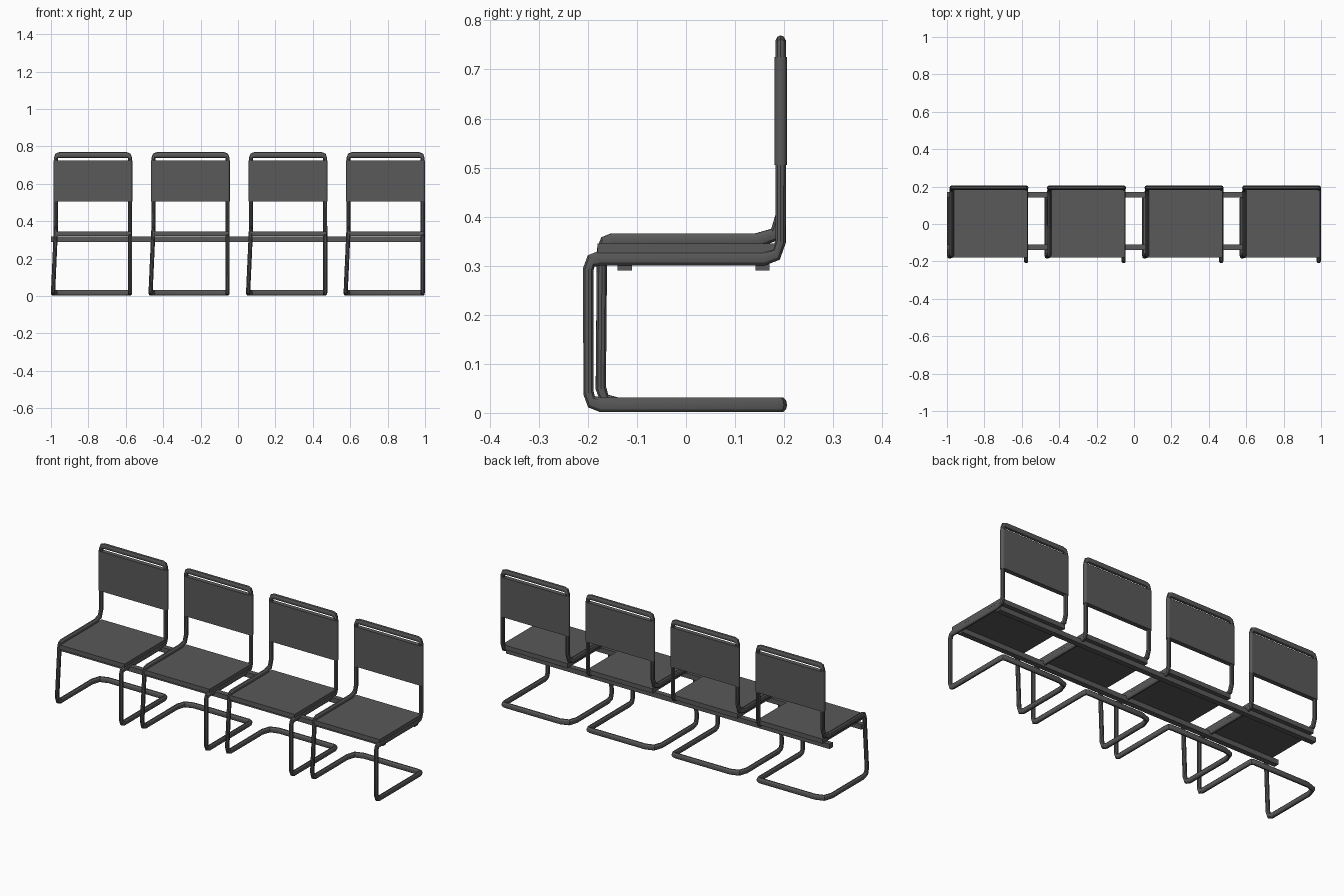
import bpy
from mathutils import Vector

if "Cube" in bpy.data.objects:
    bpy.data.objects.remove(bpy.data.objects["Cube"])

PITCH = 0.5215
ZS = 1.4          # tubes are oval: stretched vertically
R = 0.0112
XL, XR = -0.974, -0.577   # left and right tube of the first chair

dark = bpy.data.materials.new("dark_grey")
dark.diffuse_color = (0.1, 0.1, 0.1, 1)
dark.use_nodes = True
dark.node_tree.nodes["Principled BSDF"].inputs["Base Color"].default_value = dark.diffuse_color


def link(name, mesh):
    ob = bpy.data.objects.new(name, mesh)
    bpy.context.collection.objects.link(ob)
    return ob


def fillet(points, segs=2):
    """Closed path with rounded corners from (x, y, z, radius) points."""
    out = []
    n = len(points)
    for i in range(n):
        p, a, b = (Vector(points[k % n][:3]) for k in (i, i - 1, i + 1))
        r = points[i][3]
        s, e = p + (a - p).normalized() * r, p + (b - p).normalized() * r
        for k in range(segs + 1):
            t = k / segs
            out.append(s * (1 - t) ** 2 + p * 2 * t * (1 - t) + e * t * t)
    return out


def tube_mesh(points):
    cu = bpy.data.curves.new("tube_path", "CURVE")
    cu.dimensions = "3D"
    cu.bevel_depth = R
    cu.bevel_resolution = 3
    path = fillet(points)
    sp = cu.splines.new("POLY")
    sp.points.add(len(path) - 1)
    for q, v in zip(sp.points, path):
        q.co = (v.x, v.y, v.z / ZS, 1)
    sp.use_cyclic_u = True
    ob = link("tube_path", cu)
    bpy.context.view_layer.update()
    dg = bpy.context.evaluated_depsgraph_get()
    me = bpy.data.meshes.new_from_object(ob.evaluated_get(dg))
    bpy.data.objects.remove(ob)
    for v in me.vertices:
        v.co.z *= ZS
    me.materials.clear()
    me.materials.append(dark)
    me.update()
    return me


def box_mesh(name, x0, x1, y0, y1, z0, z1):
    me = bpy.data.meshes.new(name)
    vs = [(x, y, z) for x in (x0, x1) for y in (y0, y1) for z in (z0, z1)]
    fs = [(0, 1, 3, 2), (4, 6, 7, 5), (0, 4, 5, 1), (2, 3, 7, 6), (0, 2, 6, 4), (1, 5, 7, 3)]
    me.from_pydata(vs, [], fs)
    me.materials.append(dark)
    me.update()
    return me


# One continuous bent tube: floor loop, front legs, seat rails, back hoop
frame = tube_mesh([
    (-0.989, 0.195, 0.0165, 0.06),
    (-0.989, -0.174, 0.0165, 0.035),
    (XL, -0.171, 0.351, 0.02),
    (XL, 0.193, 0.351, 0.05),
    (XL, 0.193, 0.754, 0.02),
    (XR, 0.193, 0.754, 0.02),
    (XR, 0.193, 0.315, 0.035),
    (XR, -0.199, 0.315, 0.022),
    (XR, -0.199, 0.0165, 0.025),
    (XR, 0.195, 0.0165, 0.014),
])

# Seat slab and backrest sleeve around the two posts
seat = box_mesh("seat", XL + 0.004, XR + 0.007, -0.18, 0.19, 0.32, 0.345)
back = box_mesh("backrest", XL - 0.0122, XR + 0.0122, 0.1805, 0.2055, 0.505, 0.725)

# Only the four upright edges of the sleeve are rounded
weight = back.attributes.new("bevel_weight_edge", "FLOAT", "EDGE")
for e in back.edges:
    a, b = (back.vertices[k].co for k in e.vertices)
    weight.data[e.index].value = 1.0 if abs(a.z - b.z) > 0.1 else 0.0

for i in range(4):
    for name, me in (("tube_frame", frame), ("seat", seat), ("backrest", back)):
        ob = link(f"{name}_{i + 1}", me)
        ob.location.x = i * PITCH
        if name == "backrest":
            bv = ob.modifiers.new("rounded_sides", "BEVEL")
            bv.width = 0.0115
            bv.segments = 4
            bv.limit_method = "WEIGHT"

# Beams joining the row
for name, y in (("front_beam", -0.125), ("rear_beam", 0.156)):
    link(name, box_mesh(name, -1.0, 0.985, y - 0.0145, y + 0.0145, 0.29, 0.317))

# Smooth tubes, crisp edges
bpy.ops.object.select_all(action="DESELECT")
for ob in bpy.data.objects:
    if ob.name.startswith("tube_frame"):
        ob.select_set(True)
        bpy.context.view_layer.objects.active = ob
bpy.ops.object.shade_smooth_by_angle()
